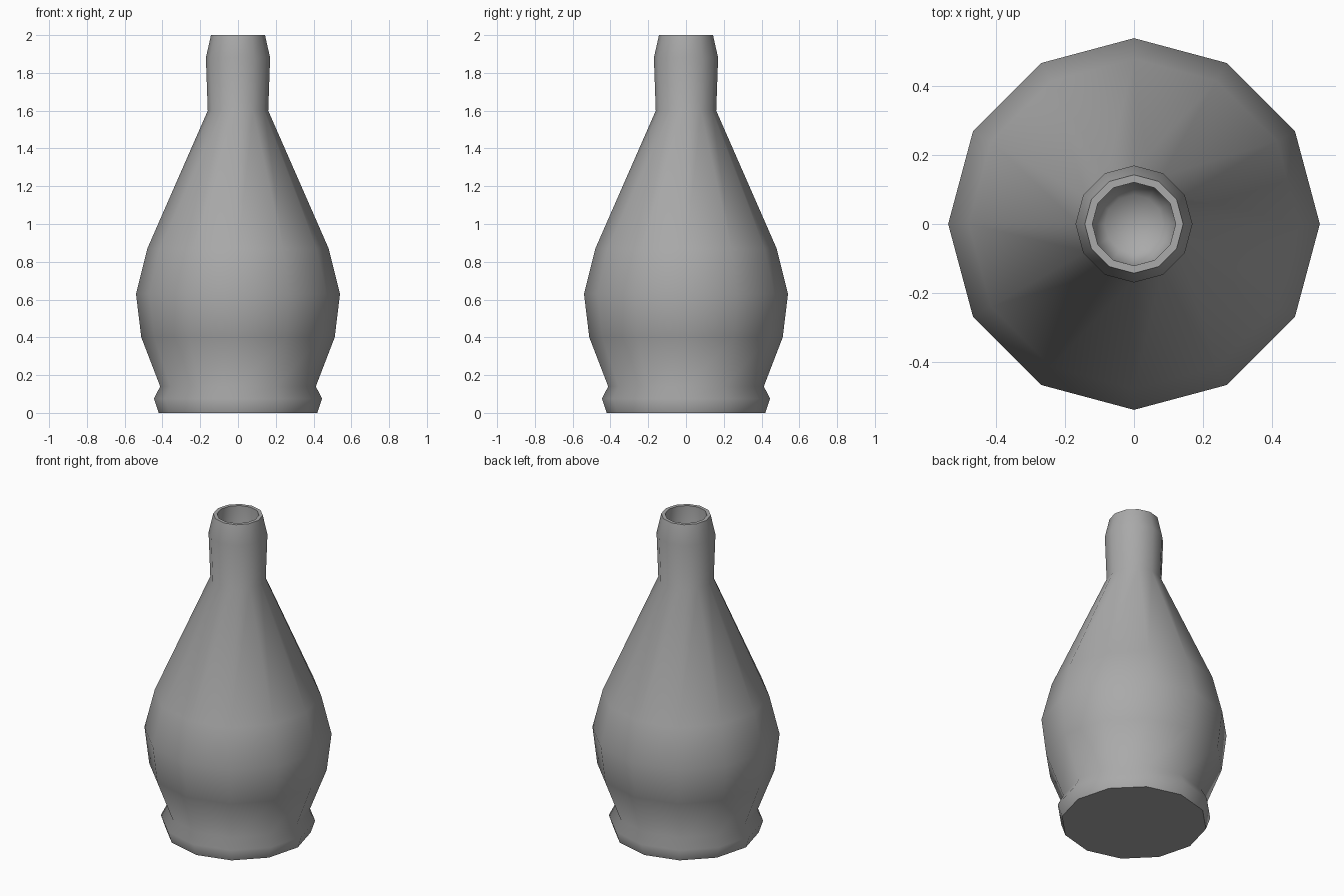
import bpy
import bmesh
import math
from mathutils import Vector

cube = bpy.data.objects.get("Cube")
if cube:
    bpy.data.objects.remove(cube, do_unlink=True)

SIDES = 12

# Single grey finish
grey = bpy.data.materials.new("plain_grey")
grey.use_nodes = True
colour = (0.4, 0.4, 0.4, 1.0)
grey.diffuse_color = colour
grey.node_tree.nodes["Principled BSDF"].inputs["Base Color"].default_value = colour


def lathe(name, profile, material):
    """Turn a (radius, height) profile around the z axis."""
    bm = bmesh.new()
    verts = [bm.verts.new((r, 0, z)) for r, z in profile]
    edges = [bm.edges.new(pair) for pair in zip(verts, verts[1:])]
    bmesh.ops.spin(bm, geom=verts + edges, cent=Vector(), axis=Vector((0, 0, 1)),
                   angle=math.tau, steps=SIDES, use_duplicate=False)
    bmesh.ops.remove_doubles(bm, verts=bm.verts[:], dist=0.0005)
    bmesh.ops.recalc_face_normals(bm, faces=bm.faces[:])
    mesh = bpy.data.meshes.new(name)
    bm.to_mesh(mesh)
    bm.free()
    mesh.materials.append(material)
    obj = bpy.data.objects.new(name, mesh)
    bpy.context.collection.objects.link(obj)
    return obj


foot = [(0, 0), (0.42, 0), (0.445, 0.075), (0.412, 0.14)]
belly = [(0.512, 0.40), (0.54, 0.63), (0.48, 0.87)]
neck = [(0.16, 1.60), (0.17, 1.88), (0.143, 2.0)]
mouth = [(0.121, 2.0), (0.12, 1.68), (0.085, 1.63), (0, 1.62)]

bottle = lathe("bottle", foot + belly + neck + mouth, grey)

# Smooth body with crisp rim and base edges
bpy.ops.object.select_all(action='DESELECT')
bottle.select_set(True)
bpy.context.view_layer.objects.active = bottle
bpy.ops.object.shade_smooth_by_angle(angle=math.radians(60))
